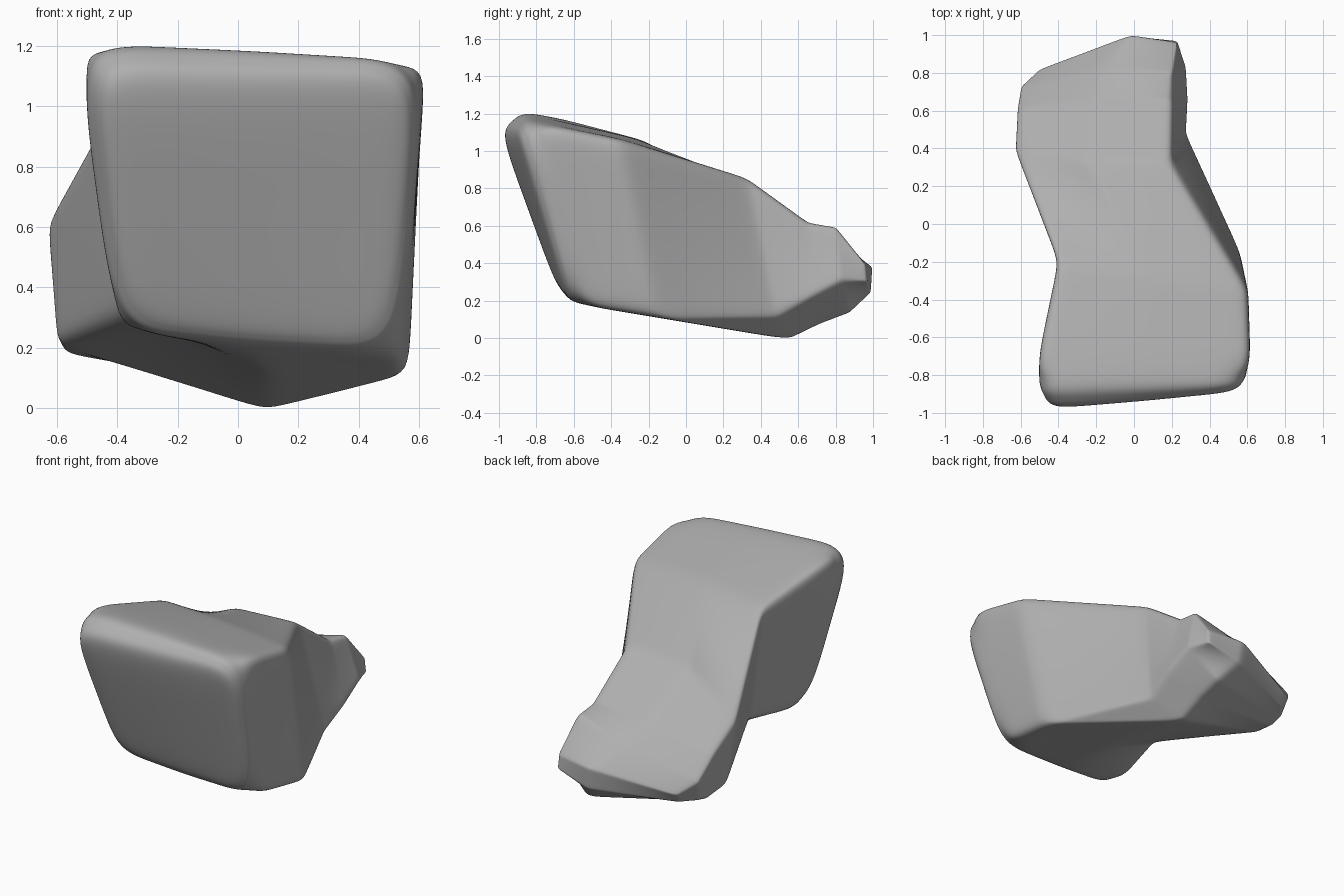
import bpy, bmesh

cube = bpy.data.objects.get("Cube")
if cube:
    bpy.data.objects.remove(cube, do_unlink=True)

# Stone colour
stone = bpy.data.materials.new("stone_grey")
stone.use_nodes = True
GREY = (0.43, 0.43, 0.43, 1)
stone.diffuse_color = GREY
stone.node_tree.nodes["Principled BSDF"].inputs["Base Color"].default_value = GREY

# Rings from front to back: top left, top middle, top right, then bottom right to left
rings = [
    [(-.48, -1.01, 1.11), (.05, -.96, 1.09), (.58, -.9, 1.08), (.48, -.65, .25), (.05, -.68, .27), (-.35, -.71, .31)],
    [(-.55, -.87, 1.23), (.05, -.86, 1.2), (.63, -.84, 1.16), (.54, -.6, .18), (.06, -.62, .2), (-.42, -.65, .25)],
    [(-.41, -.2, 1.05), (.08, -.28, 1.07), (.61, -.35, 1.06), (.57, -.16, .11), (.1, -.1, .1), (-.33, -.18, .33)],
    [(-.63, .38, .63), (-.25, .33, .83), (.2, .32, .86), (.28, .48, .12), (.09, .56, -.01), (-.6, .45, .21)],
    [(-.62, .61, .48), (-.2, .66, .6), (.2, .65, .62), (.29, .66, .22), (.09, .72, .07), (-.58, .6, .18)],
    [(-.6, .73, .35), (-.15, .83, .48), (.2, .8, .6), (.28, .83, .31), (.08, .88, .13), (-.57, .68, .2)],
    [(-.5, .82, .27), (-.02, 1.0, .38), (.23, .96, .39), (.23, .97, .3), (0, .99, .24), (-.5, .78, .21)],
]

bm = bmesh.new()
loops = [[bm.verts.new(p) for p in ring] for ring in rings]
for a, b in zip(loops, loops[1:]):
    for i in range(6):
        j = (i + 1) % 6
        if a is loops[2] and i == 3:
            # Straight ridge from the side corner to the lowest point
            bm.faces.new((a[i], a[j], b[j]))
            bm.faces.new((a[i], b[j], b[i]))
        else:
            bm.faces.new((a[i], a[j], b[j], b[i]))
# Front and back ends
for ring in (loops[0], loops[-1]):
    bm.faces.new((ring[0], ring[1], ring[4], ring[5]))
    bm.faces.new((ring[1], ring[2], ring[3], ring[4]))
bmesh.ops.recalc_face_normals(bm, faces=bm.faces)

# Semi-sharp edges keep the planes flat; the front rim is softer
rim = set(loops[0] + loops[1])
crease = bm.edges.layers.float.new("crease_edge")
for e in bm.edges:
    e[crease] = 0.35 if rim.issuperset(e.verts) else 0.52

mesh = bpy.data.meshes.new("boulder")
bm.to_mesh(mesh)
bm.free()
mesh.materials.append(stone)
boulder = bpy.data.objects.new("boulder", mesh)
bpy.context.collection.objects.link(boulder)
sub = boulder.modifiers.new("rounding", 'SUBSURF')
sub.levels = sub.render_levels = 5
for p in mesh.polygons:
    p.use_smooth = True
